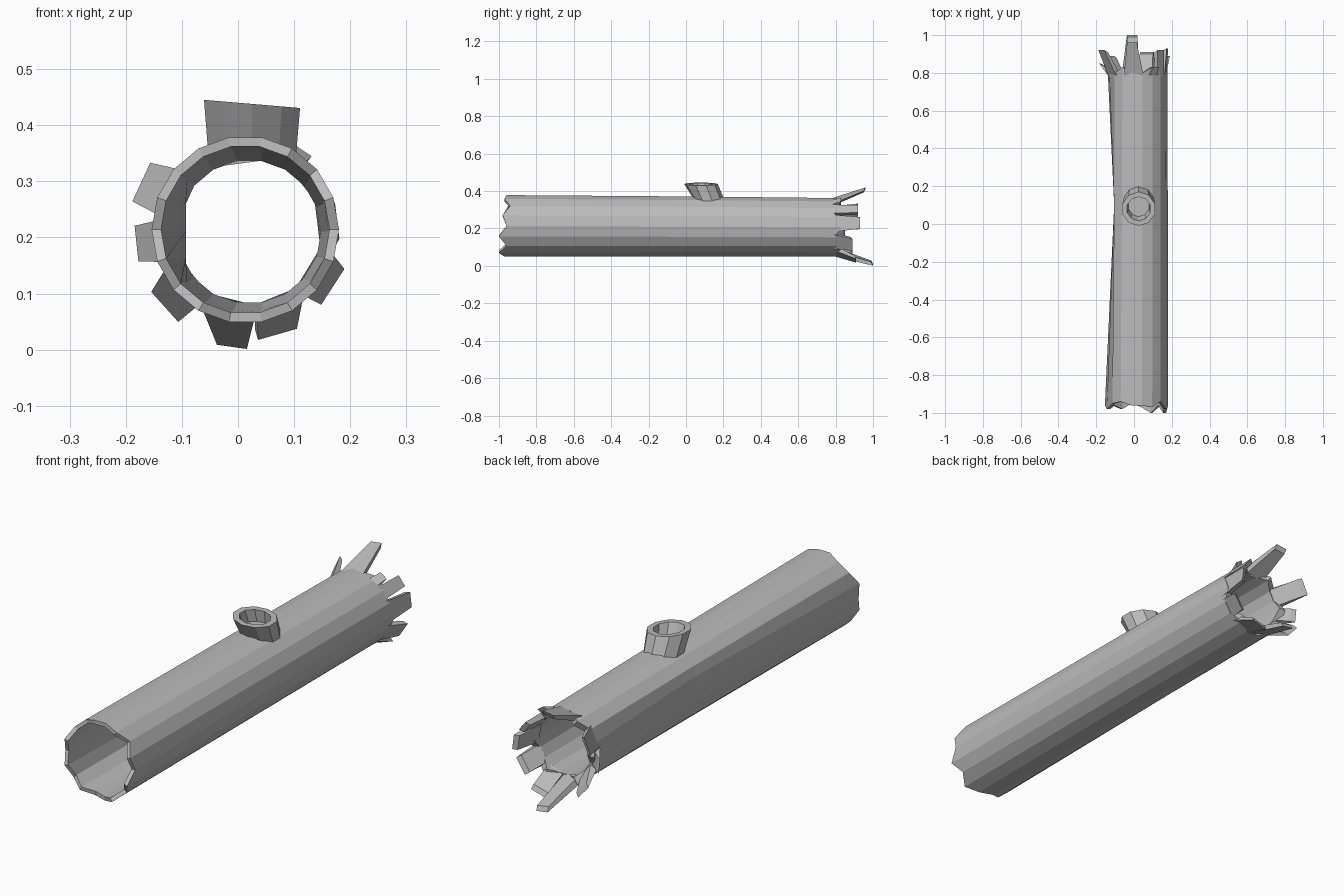
import bpy
from math import cos, sin, radians, sqrt

cube = bpy.data.objects.get("Cube")
if cube:
    bpy.data.objects.remove(cube)

GREY = 0.5
mat = bpy.data.materials.new("grey_wood")
mat.diffuse_color = (GREY, GREY, GREY, 1)
mat.use_nodes = True
mat.node_tree.nodes["Principled BSDF"].inputs["Base Color"].default_value = (GREY, GREY, GREY, 1)

SIDES = 18


def make(name, verts, faces):
    mesh = bpy.data.meshes.new(name)
    mesh.from_pydata(verts, [], faces)
    mesh.materials.append(mat)
    obj = bpy.data.objects.new(name, mesh)
    bpy.context.collection.objects.link(obj)
    return obj


def loft(name, rings, closed=True, cap_last=False):
    """Skin equal rings of points; closed joins the last ring to the first."""
    n, count = len(rings[0]), len(rings)
    verts = [p for ring in rings for p in ring]
    faces = []
    for r in range(count if closed else count - 1):
        a, b = r * n, (r + 1) % count * n
        for i in range(n):
            j = (i + 1) % n
            faces.append((a + i, b + i, b + j, a + j))
    if cap_last:
        faces.append(tuple(range((count - 1) * n, count * n)))
    return make(name, verts, faces)


def polar(angle, radius, y, cx=0.018, cz=0.21):
    return (cx + radius * cos(radians(angle)), y, cz + radius * sin(radians(angle)))


def log_ring(ys, radius, cx, cz, left=-1):
    """Ring across the log; left flattens the side with the dent."""
    pts = [polar(360 * i / SIDES, radius, ys[i], cx, cz) for i in range(SIDES)]
    return [(max(x, left), y, z) for x, y, z in pts]


# Hollow log with a ragged front rim and one side pinched in the middle
ragged = [4, 2, 6, 3, 4, 4, 6, 5, 2, 4, 2, 4, 2, 5, 3, 0, 4, 0]
front = [-1 + r / 100 for r in ragged]
middle = [0.1] * SIDES
back = [0.8 + 0.03 * (i % 3 == 0) for i in range(SIDES)]
loft("hollow_log", [
    log_ring(front, 0.167, 0.013, 0.214),
    log_ring(middle, 0.162, 0.017, 0.211, -0.105),
    log_ring(back, 0.158, 0.018, 0.207),
    log_ring(back, 0.128, 0.02, 0.21),
    log_ring(middle, 0.142, 0.018, 0.211, -0.093),
    log_ring(front, 0.15, 0.013, 0.214),
])

# Splinters flaring from the broken back end:
# base start and end angle, tip angle, tip radius, tip half width, tip y
splinters = [
    (136, 170, 155, 0.21, 0.038, 0.92),
    (172, 200, 186, 0.2, 0.032, 0.85),
    (203, 236, 222, 0.2, 0.036, 0.89),
    (238, 274, 262, 0.207, 0.027, 1.0),
    (276, 308, 286, 0.19, 0.036, 0.91),
    (312, 345, 327, 0.18, 0.038, 0.89),
    (-10, 24, 7, 0.16, 0.032, 0.93),
    (27, 48, 38, 0.155, 0.025, 0.92),
    (50, 66, 56, 0.175, 0.018, 0.83),
    (78, 117, 98, 0.208, 0.026, 0.96),
]
for k, (a0, a1, tip, radius, half, y) in enumerate(splinters):
    base = [polar(a0, 0.157, 0.785), polar(a1, 0.157, 0.785),
            polar(a1, 0.13, 0.795), polar(a0, 0.13, 0.795)]
    dx, dz = -sin(radians(tip)) * half, cos(radians(tip)) * half
    end = []
    for side, drop in ((-1, 0), (1, 0), (1, 0.02), (-1, 0.02)):
        x, _, z = polar(tip, radius - drop, y)
        end.append((x + side * dx, y - drop / 2, z + side * dz))
    loft(f"splinter_{k + 1}", [base, end], closed=False, cap_last=True)


# Leaning hollow branch stump on the top
def stump_ring(radius, cy, height=None):
    pts = []
    for i in range(10):
        a = radians(36 * i + 18)
        x, y = 0.025 + radius * cos(a), cy + radius * sin(a)
        if height is None:
            z = 0.211 + sqrt(0.155 ** 2 - (x - 0.017) ** 2)
        else:
            z = height - 0.085 * (x - 0.025)
        pts.append((x, y, z))
    return pts


loft("branch_stump", [
    stump_ring(0.082, 0.118),
    stump_ring(0.09, 0.08, 0.438),
    stump_ring(0.064, 0.08, 0.438),
    stump_ring(0.056, 0.095, 0.385),
], closed=False, cap_last=True)

# Consistent outward faces
for obj in bpy.context.collection.objects:
    if obj.type == "MESH" and obj.data.materials and obj.data.materials[0] == mat:
        import bmesh
        bm = bmesh.new()
        bm.from_mesh(obj.data)
        bmesh.ops.recalc_face_normals(bm, faces=bm.faces)
        bm.to_mesh(obj.data)
        bm.free()
